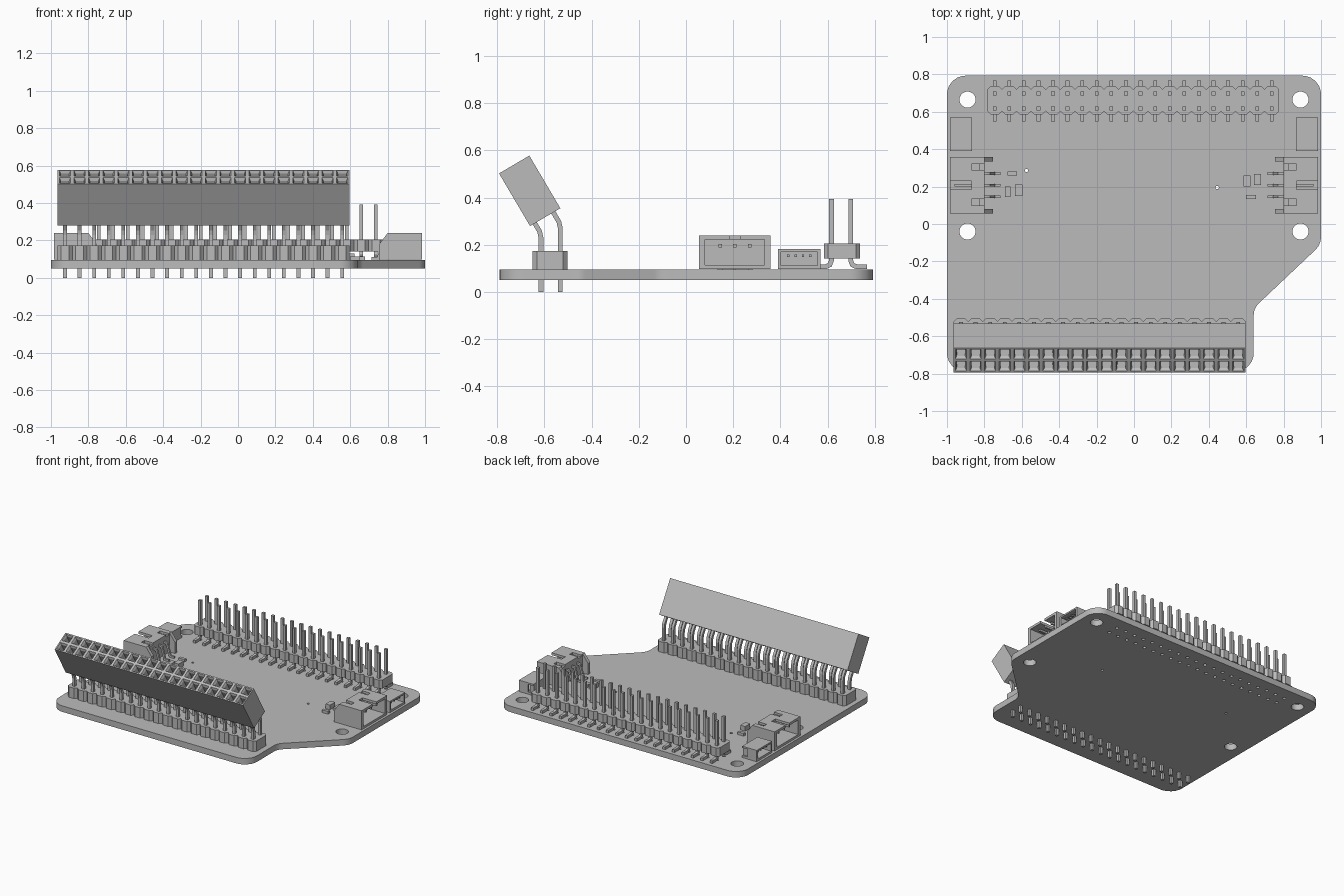
import bpy, bmesh, math
from mathutils import Vector

cube = bpy.data.objects.get("Cube")
if cube:
    bpy.data.objects.remove(cube)

grey = bpy.data.materials.new("plain_grey")
grey.use_nodes = True
colour = (0.5, 0.5, 0.5, 1)
grey.diffuse_color = colour
grey.node_tree.nodes["Principled BSDF"].inputs["Base Color"].default_value = colour


def finish(name, bm):
    bmesh.ops.recalc_face_normals(bm, faces=bm.faces)
    me = bpy.data.meshes.new(name)
    bm.to_mesh(me)
    bm.free()
    me.materials.append(grey)
    ob = bpy.data.objects.new(name, me)
    bpy.context.collection.objects.link(ob)
    return ob


def prism(bm, outline, axis, lo, hi, side=1):
    """Extrude a 2D outline along an axis; side=-1 mirrors it in x."""
    def place(p, h):
        x, y, z = {"x": (h, *p), "y": (p[0], h, p[1]), "z": (*p, h)}[axis]
        return bm.verts.new((x * side, y, z))
    a = [place(p, lo) for p in outline]
    b = [place(p, hi) for p in outline]
    bm.faces.new(a)
    bm.faces.new(b[::-1])
    for i in range(len(a)):
        j = (i + 1) % len(a)
        bm.faces.new((a[i], b[i], b[j], a[j]))


def box(bm, x, y, z, side=1):
    prism(bm, [(x[0], y[0]), (x[1], y[0]), (x[1], y[1]), (x[0], y[1])], "z", *z, side)


def fillet(points, steps=6):
    """Round each (x, y, radius) corner of a closed outline."""
    out = []
    for i, (x, y, r) in enumerate(points):
        p = Vector((x, y))
        u = (Vector(points[i - 1][:2]) - p).normalized()
        v = (Vector(points[(i + 1) % len(points)][:2]) - p).normalized()
        half = u.angle(v) / 2
        centre = p + (u + v).normalized() * r / math.sin(half)
        a = p + u * r / math.tan(half) - centre
        b = p + v * r / math.tan(half) - centre
        for k in range(steps + 1):
            out.append(centre + a.lerp(b, k / steps).normalized() * r)
    return out


def ribbon(path, width):
    """Outline of a mitred strip that follows an open 2D path."""
    pts = [Vector(p) for p in path]
    left, right = [], []
    for i, p in enumerate(pts):
        d1 = (p - pts[i - 1]).normalized() if i else (pts[1] - p).normalized()
        d2 = (pts[i + 1] - p).normalized() if i + 1 < len(pts) else d1
        t = (d1 + d2).normalized()
        off = Vector((-t.y, t.x)) * (width / 2 / t.dot(d1))
        left.append(tuple(p + off))
        right.append(tuple(p - off))
    return left + right[::-1]


COUNT, PITCH = 20, 0.078
ROWS = (0.617, 0.698)


def columns(centre):
    return [centre + (i - (COUNT - 1) / 2) * PITCH for i in range(COUNT)]


rear_x, front_x = columns(-0.004), columns(-0.184)

# Circuit board: rounded outline with mounting, locating and header holes
curve = bpy.data.curves.new("board_outline", "CURVE")
curve.dimensions = "2D"
curve.fill_mode = "BOTH"
curve.extrude = 0.0225


def loop(points):
    s = curve.splines.new("POLY")
    s.points.add(len(points) - 1)
    for sp, p in zip(s.points, points):
        sp.co = (p[0], p[1], 0, 1)
    s.use_cyclic_u = True


def hole(x, y, r, n):
    loop([(x + r * math.cos(t * math.tau / n), y + r * math.sin(t * math.tau / n)) for t in range(n)])


loop(fillet([(-1, 0.793, 0.1), (-1, -0.79, 0.1), (0.64, -0.79, 0.1),
             (0.64, -0.45, 0.09), (1, -0.11, 0.1), (1, 0.793, 0.1)]))
for x in (-0.89, 0.89):
    for y in (-0.04, 0.665):
        hole(x, y, 0.043, 32)
hole(-0.575, 0.286, 0.009, 12)
hole(0.445, 0.195, 0.009, 12)
for x in rear_x:
    for y in ROWS:
        hole(x, y, 0.012, 10)
temp = bpy.data.objects.new("board_outline", curve)
bpy.context.collection.objects.link(temp)
bpy.context.view_layer.update()
me = bpy.data.meshes.new_from_object(temp.evaluated_get(bpy.context.evaluated_depsgraph_get()))
bpy.data.objects.remove(temp)
bm = bmesh.new()
bm.from_mesh(me)
bmesh.ops.remove_doubles(bm, verts=bm.verts, dist=0.0001)
bmesh.ops.translate(bm, verts=bm.verts, vec=(0, 0, 0.0725))
board = finish("circuit_board", bm)
board.data.shade_smooth()
board.data.set_sharp_from_angle(angle=math.radians(40))


# Header bodies: a row of chamfered cells
def header_body(name, xs, y, z, cut=0.018):
    h = PITCH / 2
    low, high = [], []
    for x in xs:
        for dx, dy in ((-h, cut), (cut - h, 0), (h - cut, 0)):
            low.append((x + dx, y[0] + dy))
            high.append((x + dx, y[1] - dy))
    end = xs[-1] + h
    low.append((end, y[0] + cut))
    high.append((end, y[1] - cut))
    bm = bmesh.new()
    prism(bm, low + high[::-1], "z", *z)
    finish(name, bm)


header_body("rear_header_body", rear_x, (0.585, 0.738), (0.142, 0.206))
header_body("front_header_body", front_x, (-0.65, -0.503), (0.095, 0.173))


# Header pins: bent square wire
def pins(name, xs, paths, width=0.02):
    bm = bmesh.new()
    for x in xs:
        for path in paths:
            prism(bm, ribbon(path, width), "x", x - width / 2, x + width / 2)
    finish(name, bm)


def foot_path(y, out):
    return [(y + out * 0.07, 0.107), (y + out * 0.025, 0.107), (y + out * 0.007, 0.115),
            (y, 0.135), (y, 0.393)]


def bent_path(y, z):
    return [(y, 0), (y, z - 0.015), (y - 0.006, z + 0.012), (y - 0.04, z + 0.07)]


pins("rear_header_pins", rear_x, [foot_path(ROWS[0], -1), foot_path(ROWS[1], 1)])
pins("front_header_pins", front_x, [bent_path(-0.615, 0.245), bent_path(-0.533, 0.285)])

# Tilted socket strip with two rows of funnelled openings
bm = bmesh.new()
W, L, SPAN = 0.149, 0.259, COUNT * PITCH
bmesh.ops.create_grid(bm, x_segments=COUNT, y_segments=2, size=0.5)
for v in bm.verts:
    v.co = (v.co.x * SPAN, v.co.y * W, L)
cells = list(bm.faces)
rim = [e for e in bm.edges if e.is_boundary]
skirt = bmesh.ops.extrude_edge_only(bm, edges=rim)["geom"]
bottom = [g for g in skirt if isinstance(g, bmesh.types.BMVert)]
for v in bottom:
    v.co.z = 0
bmesh.ops.contextual_create(bm, geom=[e for e in bm.edges if e.is_boundary])
bmesh.ops.recalc_face_normals(bm, faces=bm.faces)
for thick, depth in ((0.013, 0), (0.01, -0.015), (0.0005, -0.08)):
    bmesh.ops.inset_individual(bm, faces=cells, thickness=thick, depth=depth)
socket = finish("socket_strip", bm)
socket.rotation_euler.x = math.radians(30.5)
socket.location = (-0.184, -0.597, 0.317)

# Side connectors, mirrored left and right
for side, label in ((1, "left"), (-1, "right")):
    # Large housing: cheeks, floor, back wall and slotted roof
    bm = bmesh.new()
    cheek = [(0.985, 0.097), (0.985, 0.24), (0.80, 0.24), (0.755, 0.18), (0.755, 0.097)]
    for y in (0.055, 0.333):
        prism(bm, cheek, "y", y, y + 0.025, side)
    box(bm, (0.80, 0.985), (0.08, 0.333), (0.097, 0.114), side)
    box(bm, (0.80, 0.83), (0.08, 0.333), (0.114, 0.225), side)
    roof = [(0.80, 0.08), (0.985, 0.08), (0.985, 0.185), (0.87, 0.185), (0.87, 0.23), (0.985, 0.23),
            (0.985, 0.333), (0.80, 0.333), (0.80, 0.322), (0.87, 0.322), (0.87, 0.288), (0.80, 0.288),
            (0.80, 0.135), (0.87, 0.135), (0.87, 0.1), (0.80, 0.1)]
    prism(bm, roof, "z", 0.222, 0.24, side)
    finish(label + "_large_connector", bm)

    # Contacts running from the board into the housing
    bm = bmesh.new()
    wire = [(0.715, 0.104), (0.75, 0.104), (0.775, 0.19), (0.79, 0.195), (0.96, 0.195)]
    for y in (0.145, 0.207, 0.27):
        prism(bm, ribbon(wire, 0.015), "y", y - 0.007, y + 0.007, side)
    finish(label + "_large_contacts", bm)

    # Small housing with four contacts
    bm = bmesh.new()
    for z in ((0.097, 0.113), (0.17, 0.182)):
        box(bm, (0.865, 0.985), (0.39, 0.57), z, side)
    for y in (0.39, 0.558):
        box(bm, (0.91, 0.985), (y, y + 0.012), (0.113, 0.17), side)
    box(bm, (0.865, 0.90), (0.40, 0.56), (0.113, 0.17), side)
    for i in range(4):
        y = 0.434 + i * 0.031
        box(bm, (0.89, 0.97), (y - 0.005, y + 0.005), (0.149, 0.159), side)
    finish(label + "_small_connector", bm)

# Surface-mounted chips: centre x, y, size x, y, height
bm = bmesh.new()
for x, y, w, d, h in ((-0.65, 0.27, 0.05, 0.022, 0.02), (-0.674, 0.173, 0.03, 0.055, 0.02),
                      (-0.617, 0.18, 0.04, 0.06, 0.035), (0.604, 0.23, 0.036, 0.06, 0.035),
                      (0.66, 0.238, 0.036, 0.06, 0.02), (0.626, 0.145, 0.052, 0.022, 0.02)):
    box(bm, (x - w / 2, x + w / 2), (y - d / 2, y + d / 2), (0.095, 0.095 + h))
finish("board_chips", bm)
